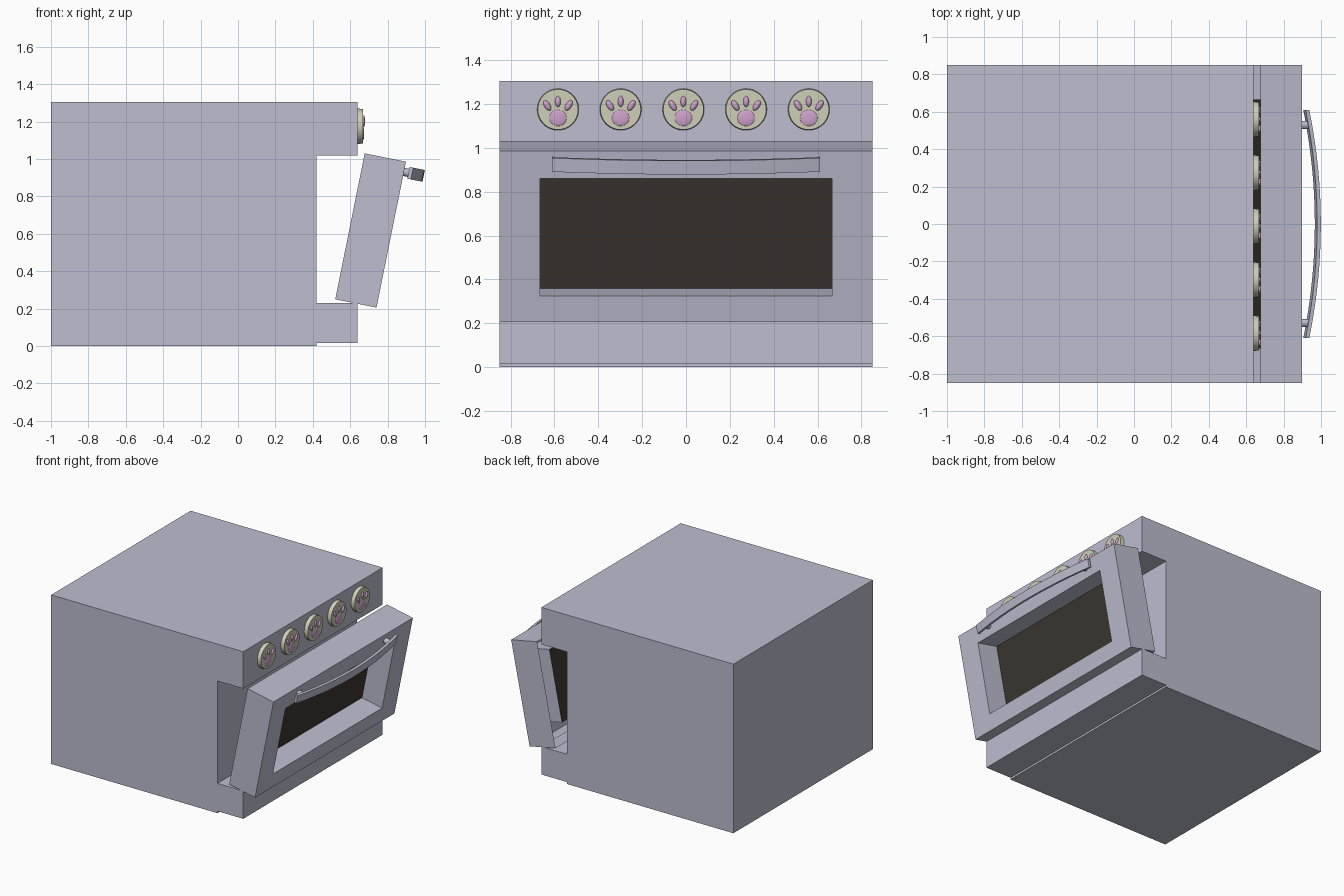
import bpy, bmesh, math
from mathutils import Matrix, Vector

if "Cube" in bpy.data.objects:
    bpy.data.objects.remove(bpy.data.objects["Cube"], do_unlink=True)


def material(name, rgb):
    m = bpy.data.materials.new(name)
    m.use_nodes = True
    m.diffuse_color = (*rgb, 1)
    m.node_tree.nodes["Principled BSDF"].inputs["Base Color"].default_value = (*rgb, 1)
    return m


ENAMEL = material("lilac grey enamel", (0.51, 0.51, 0.63))
GLASS = material("dark glass", (0.045, 0.037, 0.029))
CREAM = material("cream knob", (0.62, 0.62, 0.48))
PINK = material("pink pad", (0.62, 0.36, 0.60))


def finish(name, bm, *mats, smooth=False):
    mesh = bpy.data.meshes.new(name)
    bm.to_mesh(mesh)
    bm.free()
    for m in mats:
        mesh.materials.append(m)
    ob = bpy.data.objects.new(name, mesh)
    bpy.context.collection.objects.link(ob)
    if smooth:
        mesh.shade_smooth()
    return ob


def box_mesh(lo, hi):
    lo, hi = Vector(lo), Vector(hi)
    bm = bmesh.new()
    bmesh.ops.create_cube(bm, size=1, matrix=Matrix.Translation((lo + hi) / 2)
                          @ Matrix.Diagonal((*(hi - lo), 1)))
    return bm


HALF = 0.85    # half width of the oven
TOP = 1.305
FRONT, RECESS = 0.64, 0.42

# Main cabinet; its recessed front wall faces inward
cabinet = box_mesh((-1, -HALF, 0), (RECESS, HALF, TOP))
bmesh.ops.reverse_faces(cabinet, faces=[f for f in cabinet.faces if f.normal.x > 0.9])
finish("cabinet", cabinet, ENAMEL)

# Panels above and below the door
finish("control_panel", box_mesh((RECESS, -HALF, 1.02), (FRONT, HALF, TOP)), ENAMEL)
finish("base_panel", box_mesh((RECESS, -HALF, 0.015), (FRONT, HALF, 0.23)), ENAMEL)

# Tilted door: open-backed shell, local x = depth, z = height
TILT = math.radians(11.4)
DEPTH, HEIGHT = 0.225, 0.796


def hang_on_door(ob):
    ob.location = (0.52, 0, 0.25)
    ob.rotation_euler = (0, TILT, 0)


bm = bmesh.new()


def ring(x, y, z0, z1):
    return [bm.verts.new(p) for p in ((x, -y, z0), (x, y, z0), (x, y, z1), (x, -y, z1))]


rings = [ring(0, HALF, 0, HEIGHT), ring(DEPTH, HALF, 0, HEIGHT),
         ring(DEPTH, 0.666, 0.121, 0.667), ring(0.05, 0.666, 0.121, 0.667)]
for a, b in zip(rings, rings[1:]):
    for i in range(4):
        j = (i + 1) % 4
        bm.faces.new((a[i], a[j], b[j], b[i]))
bm.faces.new(rings[-1]).material_index = 1
hang_on_door(finish("door", bm, ENAMEL, GLASS))

# Bowed handle bar
bm = bmesh.new()
STEPS, GRIP = 16, 0.74
sections = []
for k in range(STEPS + 1):
    t = 2 * k / STEPS - 1
    x = DEPTH + 0.098 - 0.063 * t * t
    sections.append([bm.verts.new((x + dx, 0.61 * t, GRIP + dz)) for dx, dz in
                     ((-0.01, -0.032), (0.01, -0.032), (0.01, 0.032), (-0.01, 0.032))])
for a, b in zip(sections, sections[1:]):
    for i in range(4):
        j = (i + 1) % 4
        bm.faces.new((a[i], a[j], b[j], b[i]))
bm.faces.new(sections[0])
bm.faces.new(sections[-1])
bmesh.ops.recalc_face_normals(bm, faces=bm.faces)
hang_on_door(finish("handle_bar", bm, ENAMEL))

# Handle posts
TURN = Matrix.Rotation(math.pi / 2, 4, "Y")
for side, y in (("right", -0.53), ("left", 0.53)):
    bm = bmesh.new()
    bmesh.ops.create_cone(bm, cap_ends=True, segments=16, radius1=0.022, radius2=0.022,
                          depth=0.05, matrix=Matrix.Translation((DEPTH + 0.02, y, GRIP)) @ TURN)
    hang_on_door(finish(side + "_handle_post", bm, ENAMEL))


# Knobs with raised paw pads
def pad(name, y, z, size, angle=0):
    bm = bmesh.new()
    bmesh.ops.create_uvsphere(bm, u_segments=20, v_segments=12, radius=1,
                              matrix=Matrix.Translation((0.667, y, z))
                              @ Matrix.Rotation(angle, 4, "X")
                              @ Matrix.Diagonal((*size, 1)))
    finish(name, bm, PINK, smooth=True)


KNOB_Z = 1.175
for n in range(5):
    y = -0.012 + 0.286 * (n - 2)
    bm = bmesh.new()
    bmesh.ops.create_cone(bm, cap_ends=True, segments=40, radius1=0.095, radius2=0.092,
                          depth=0.03, matrix=Matrix.Translation((0.654, y, KNOB_Z)) @ TURN)
    finish(f"knob_{n + 1}", bm, CREAM)
    pad(f"palm_pad_{n + 1}", y, KNOB_Z - 0.039, (0.008, 0.041, 0.038))
    pad(f"middle_toe_{n + 1}", y, KNOB_Z + 0.036, (0.013, 0.013, 0.025))
    for side, s in (("right", -1), ("left", 1)):
        pad(f"{side}_toe_{n + 1}", y + s * 0.049, KNOB_Z + 0.018,
            (0.013, 0.014, 0.027), -s * 0.55)
